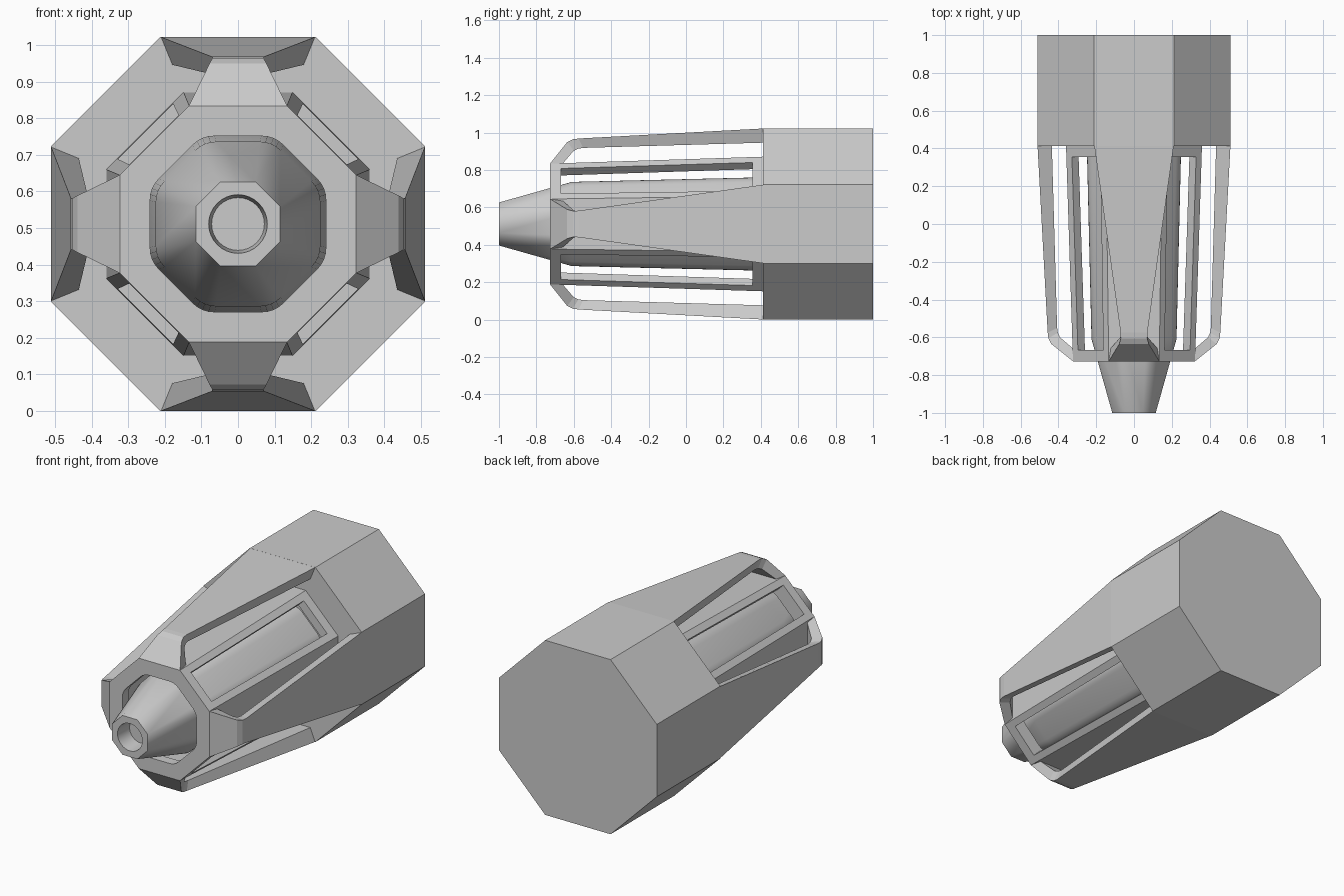
import bpy, bmesh, math
from mathutils import Matrix, Vector

if "Cube" in bpy.data.objects:
    bpy.data.objects.remove(bpy.data.objects["Cube"])

ZC = 0.511                      # height of the long axis
E = math.radians(22.5)


def octagon(a, r, y, seg=4):
    """Octagon of apothem a with corners rounded by r (r = a gives a circle)."""
    pts = []
    for k in range(8):
        c = E + k * 2 * E
        d = (a - r) / math.cos(E)
        for j in range(seg + 1):
            t = c - E + 2 * E * j / seg
            pts.append(Vector((d * math.cos(c) + r * math.cos(t), y,
                               ZC + d * math.sin(c) + r * math.sin(t))))
    return pts


def loft(name, rings, closed=False, smooth=False):
    """Skin a list of equal-length rings, capped or closed into a loop."""
    bm = bmesh.new()
    vs = [[bm.verts.new(p) for p in ring] for ring in rings]
    n = len(vs[0])
    pairs = list(zip(vs, vs[1:])) + ([(vs[-1], vs[0])] if closed else [])
    for a, b in pairs:
        for i in range(n):
            j = (i + 1) % n
            bm.faces.new((a[i], a[j], b[j], b[i]))
    if not closed:
        bm.faces.new(vs[0])
        bm.faces.new(vs[-1])
    bmesh.ops.remove_doubles(bm, verts=bm.verts, dist=1e-5)
    bmesh.ops.recalc_face_normals(bm, faces=bm.faces)
    me = bpy.data.meshes.new(name)
    bm.to_mesh(me)
    bm.free()
    ob = bpy.data.objects.new(name, me)
    bpy.context.collection.objects.link(ob)
    if smooth:
        bpy.ops.object.select_all(action='DESELECT')
        ob.select_set(True)
        bpy.context.view_layer.objects.active = ob
        bpy.ops.object.shade_smooth_by_angle(angle=math.radians(30))
    return ob


def turn(rings, deg):
    """Rotate rings drawn as (side, y, radius) about the long axis."""
    m = Matrix.Translation((0, 0, ZC)) @ Matrix.Rotation(math.radians(deg), 4, 'Y')
    return [[m @ Vector(p) for p in ring] for ring in rings]


# Rear octagonal block
loft("rear_body", [octagon(0.511, 0, y, 1) for y in (0.413, 1.0)])

# Inner core: bore, tapered nozzle and barrel
loft("core_nozzle", [octagon(0.072, 0.072, -0.90), octagon(0.08, 0.08, -1.0),
                     octagon(0.115, 0, -1.0), octagon(0.225, 0.08, -0.61),
                     octagon(0.25, 0.09, 0.42)], smooth=True)

# Octagonal sleeve with a front ring, hollow around the core
sleeve = loft("slotted_sleeve", [octagon(0.323, 0, -0.727), octagon(0.36, 0, 0.42),
                                 octagon(0.31, 0, 0.42), octagon(0.272, 0, -0.67),
                                 octagon(0.24, 0.08, -0.67), octagon(0.24, 0.08, -0.727)],
              closed=True)

# Long slots through the four diagonal sides
for i in range(4):
    slot = [[(-w, y, 0.2), (w, y, 0.2), (w, y, 0.5), (-w, y, 0.5)]
            for y, w in ((-0.668, 0.095), (0.355, 0.107))]
    cutter = loft("slot_cutter", turn(slot, 45 + 90 * i))
    cutter.hide_render = True
    mod = sleeve.modifiers.new("slot", 'BOOLEAN')
    mod.operation = 'DIFFERENCE'
    mod.solver = 'EXACT'
    mod.object = cutter
    bpy.context.view_layer.objects.active = sleeve
    bpy.ops.object.modifier_apply(modifier=mod.name)
    bpy.data.objects.remove(cutter)

# Four tapering arms: outer (y, radius, half width), inner (y, radius, half width)
stations = [((0.42, 0.511, 0.211), (0.42, 0.435, 0.180)),
            ((-0.575, 0.457, 0.071), (-0.55, 0.407, 0.063)),
            ((-0.605, 0.453, 0.070), (-0.575, 0.403, 0.064)),
            ((-0.635, 0.438, 0.078), (-0.60, 0.392, 0.073)),
            ((-0.727, 0.323, 0.134), (-0.66, 0.322, 0.125))]
arm = [[(-o[2], o[0], o[1]), (o[2], o[0], o[1]), (n[2], n[0], n[1]), (-n[2], n[0], n[1])]
       for o, n in stations]
for i, side in enumerate(("top", "right", "bottom", "left")):
    loft(side + "_arm", turn(arm, 90 * i))
